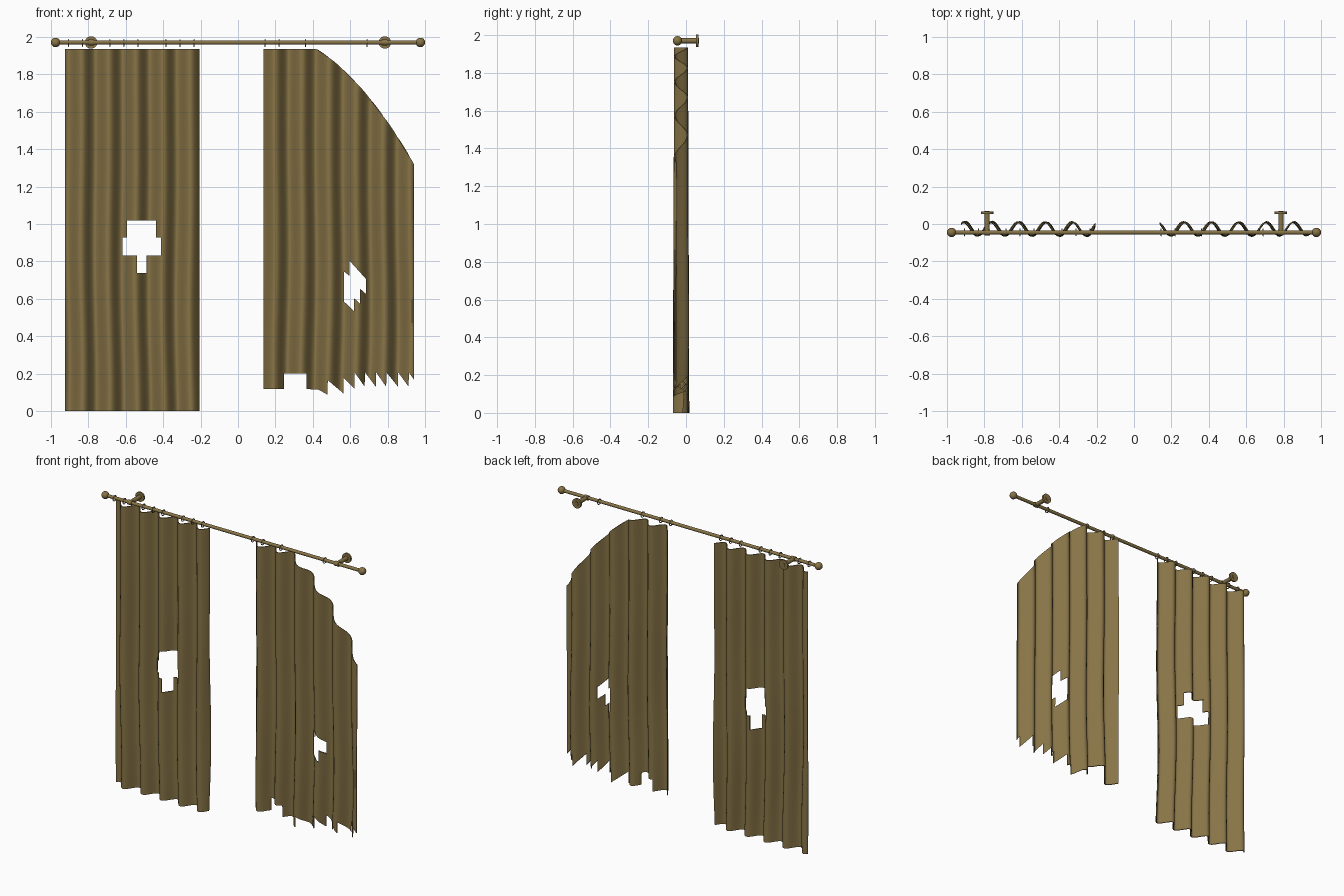
import bpy, bmesh, math
from mathutils import Vector, Matrix

if "Cube" in bpy.data.objects:
    bpy.data.objects.remove(bpy.data.objects["Cube"])


def material(name, rgb):
    m = bpy.data.materials.new(name)
    m.diffuse_color = (*rgb, 1)
    m.use_nodes = True
    m.node_tree.nodes["Principled BSDF"].inputs["Base Color"].default_value = m.diffuse_color
    return m


cloth = material("dusty_ochre", (0.245, 0.175, 0.062))
ROD_Y, ROD_Z = -0.045, 1.97


def finish(name, bm, angle=40):
    bmesh.ops.recalc_face_normals(bm, faces=bm.faces)
    me = bpy.data.meshes.new(name)
    bm.to_mesh(me)
    bm.free()
    me.materials.append(cloth)
    ob = bpy.data.objects.new(name, me)
    bpy.context.collection.objects.link(ob)
    if angle:
        smooth(ob, angle)
    return ob


def smooth(ob, angle):
    bpy.ops.object.select_all(action='DESELECT')
    ob.select_set(True)
    bpy.context.view_layer.objects.active = ob
    bpy.ops.object.shade_smooth_by_angle(angle=math.radians(angle))


def cylinder(bm, a, b, r, seg=16):
    a, b = Vector(a), Vector(b)
    rot = (b - a).to_track_quat('Z', 'Y').to_matrix().to_4x4()
    bmesh.ops.create_cone(bm, cap_ends=True, segments=seg, radius1=r, radius2=r,
                          depth=(b - a).length,
                          matrix=Matrix.Translation((a + b) / 2) @ rot)


# rod with ball finials
bm = bmesh.new()
cylinder(bm, (-0.975, ROD_Y, ROD_Z), (0.975, ROD_Y, ROD_Z), 0.011)
finish("rod", bm)
for side, s in (("left", -1), ("right", 1)):
    bm = bmesh.new()
    bmesh.ops.create_uvsphere(bm, u_segments=16, v_segments=10, radius=0.025,
                              matrix=Matrix.Translation((s * 0.975, ROD_Y, ROD_Z)))
    finish(side + "_finial", bm)
    # wall bracket: collar, stem, plate
    bm = bmesh.new()
    x = s * 0.785
    cylinder(bm, (x - 0.015, ROD_Y, ROD_Z), (x + 0.015, ROD_Y, ROD_Z), 0.016)
    cylinder(bm, (x, ROD_Y, ROD_Z), (x, 0.07, ROD_Z), 0.014)
    cylinder(bm, (x, 0.054, ROD_Z), (x, 0.066, ROD_Z), 0.033, 20)
    finish(side + "_bracket", bm)

# curtain rings
for x in (-0.905, -0.83, -0.685, -0.61, -0.535, -0.385, -0.31, -0.235,
          0.145, 0.22, 0.36, 0.69):
    bpy.ops.mesh.primitive_torus_add(major_radius=0.018, minor_radius=0.003,
                                     major_segments=16, minor_segments=6,
                                     location=(x, ROD_Y, ROD_Z - 0.003),
                                     rotation=(0, math.pi / 2, 0))
    ob = bpy.context.object
    ob.name = "ring"
    ob.data.materials.append(cloth)
    smooth(ob, 60)


def prism(outline):
    """Cutter: x-z outline pushed through the cloth along y."""
    bm = bmesh.new()
    face = bm.faces.new([bm.verts.new((x, -0.3, z)) for x, z in outline])
    new = bmesh.ops.extrude_face_region(bm, geom=[face])["geom"]
    bmesh.ops.translate(bm, vec=(0, 0.6, 0),
                        verts=[v for v in new if isinstance(v, bmesh.types.BMVert)])
    ob = finish("cutter", bm, 0)
    ob.hide_render = True
    return ob


def curtain(name, x0, x1, peak, bottom, top, cuts):
    """Pleated sheet of slight thickness with torn openings."""
    nx, nz, half = 80, 36, 0.003
    bm = bmesh.new()
    layers = []
    for off in (-half, half):
        grid = []
        for i in range(nx + 1):
            x = x0 + (x1 - x0) * i / nx
            col = []
            for j in range(nz + 1):
                z = bottom + (top(x) - bottom) * j / nz
                drop = 1 - z / 1.935
                ph = 2 * math.pi * (x - peak) / 0.145 + 0.35 * drop * math.sin(4.2 * z + 3 * x)
                amp = 0.034 + 0.003 * drop
                y = -0.026 + amp * math.cos(ph) + 0.004 * drop * math.sin(5 * z + 6 * x)
                n = Vector((amp * 43.3 * math.sin(ph), 1)).normalized()
                edge = 0 if i in (0, nx) else 1
                col.append(bm.verts.new((x + off * n.x * edge, y + off * n.y, z)))
            grid.append(col)
        layers.append(grid)
    a, b = layers
    for g in layers:
        for i in range(nx):
            for j in range(nz):
                bm.faces.new((g[i][j], g[i + 1][j], g[i + 1][j + 1], g[i][j + 1]))
    for i in range(nx):
        for j in (0, nz):
            bm.faces.new((a[i][j], a[i + 1][j], b[i + 1][j], b[i][j]))
    for j in range(nz):
        for i in (0, nx):
            bm.faces.new((a[i][j], a[i][j + 1], b[i][j + 1], b[i][j]))
    ob = finish(name, bm, 0)
    cutters = [prism(c) for c in cuts]
    for c in cutters:
        m = ob.modifiers.new("tear", 'BOOLEAN')
        m.operation, m.solver, m.object = 'DIFFERENCE', 'EXACT', c
    dg = bpy.context.evaluated_depsgraph_get()
    ob.data = bpy.data.meshes.new_from_object(ob.evaluated_get(dg))
    ob.modifiers.clear()
    for c in cutters:
        bpy.data.objects.remove(c)
    smooth(ob, 40)


# left curtain with stepped hole
left_hole = [(-0.592, 1.018), (-0.592, 0.927), (-0.618, 0.927), (-0.618, 0.832),
             (-0.540, 0.832), (-0.540, 0.738), (-0.490, 0.738), (-0.490, 0.832),
             (-0.412, 0.832), (-0.412, 0.927), (-0.437, 0.927), (-0.437, 1.018)]
curtain("left_curtain", -0.925, -0.207, -0.618, 0.0, lambda x: 1.935, [left_hole])


# right curtain: sagging top edge, torn hole, ragged hem
def sag(x):
    t = max(0, (x - 0.42) / 0.52)
    return 1.935 - 0.33 * t - 0.285 * t * t if t > 0.08 else 1.935 - 0.35 * t


right_hole = [(0.567, 0.745), (0.567, 0.585), (0.621, 0.533), (0.621, 0.603),
              (0.651, 0.575), (0.651, 0.655), (0.683, 0.627), (0.683, 0.707),
              (0.597, 0.803), (0.597, 0.722)]
hem = [(0.1, 0.0), (0.1, 0.118), (0.247, 0.118), (0.247, 0.2), (0.365, 0.2),
       (0.365, 0.118), (0.43, 0.115), (0.478, 0.088)]
teeth = [0.479, 0.563, 0.622, 0.677, 0.737, 0.792, 0.855, 0.912]
for k in range(len(teeth) - 1):
    hi = 0.165 if k == 0 else 0.178 if k == 1 else 0.208
    lo = 0.095 if k == 0 else 0.12 if k == 1 else 0.13
    hem += [(teeth[k] + 0.001, hi), (teeth[k + 1], lo)]
hem += [(0.913, 0.208), (0.942, 0.165), (1.0, 0.1), (1.0, 0.0)]
curtain("right_curtain", 0.135, 0.94, 0.56, 0.05, sag, [right_hole, hem])
